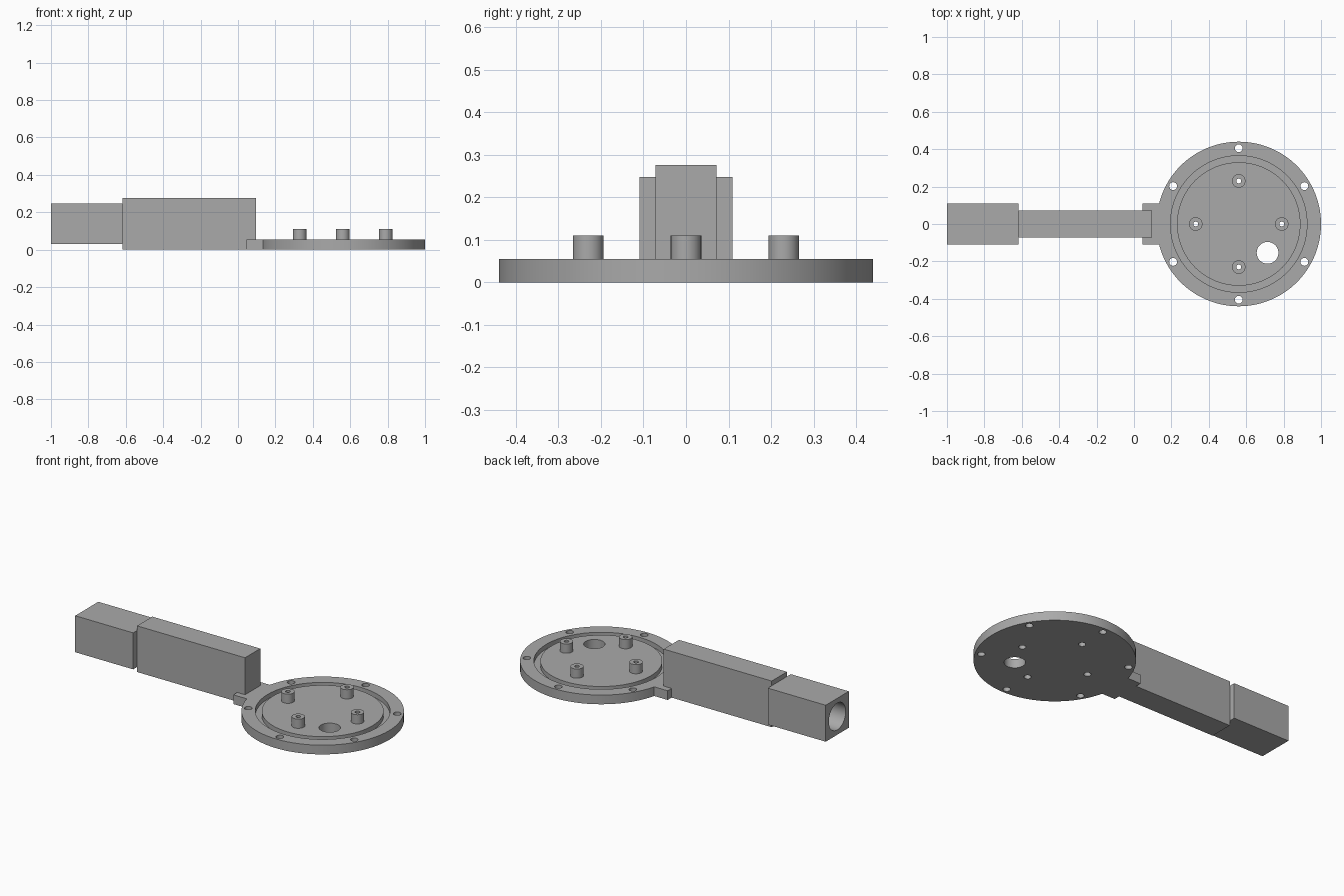
import bpy
from math import cos, sin, pi, radians

cube = bpy.data.objects.get("Cube")
if cube:
    bpy.data.objects.remove(cube, do_unlink=True)

# One flat grey for the whole part
grey = bpy.data.materials.new("plain_grey")
grey.use_nodes = True
COLOUR = (0.4, 0.4, 0.4, 1)
grey.diffuse_color = COLOUR
grey.node_tree.nodes["Principled BSDF"].inputs["Base Color"].default_value = COLOUR


def finish(name):
    ob = bpy.context.object
    ob.name = ob.data.name = name
    ob.data.materials.append(grey)
    return ob


def box(name, x0, x1, half_width, z0, z1):
    bpy.ops.mesh.primitive_cube_add(size=1, location=((x0 + x1) / 2, 0, (z0 + z1) / 2))
    bpy.context.object.scale = (x1 - x0, 2 * half_width, z1 - z0)
    bpy.ops.object.transform_apply(location=False, rotation=False, scale=True)
    return finish(name)


def cylinder(name, radius, x, y, z0, z1, sides=32):
    bpy.ops.mesh.primitive_cylinder_add(vertices=sides, radius=radius, depth=z1 - z0,
                                        location=(x, y, (z0 + z1) / 2))
    return finish(name)


def combine(target, tool, operation):
    mod = target.modifiers.new(operation.lower(), "BOOLEAN")
    mod.operation, mod.object, mod.solver = operation, tool, "EXACT"
    bpy.context.view_layer.objects.active = target
    bpy.ops.object.modifier_apply(modifier=mod.name)
    bpy.data.objects.remove(tool, do_unlink=True)


def ring(count, radius, start):
    for i in range(count):
        a = radians(start) + 2 * pi * i / count
        yield CX + radius * cos(a), radius * sin(a)


CX = 0.56          # disc centre
THICK = 0.055      # plate thickness
LOW = -0.1         # cutters start below the base

# Round plate with its mounting tab
plate = cylinder("round_plate", 0.44, CX, 0, 0, THICK, 128)
combine(plate, box("tab", 0.045, 0.3, 0.109, 0, THICK), "UNION")

# Seal groove
groove = cylinder("groove_cutter", 0.365, CX, 0, 0.027, 0.1, 128)
combine(groove, cylinder("groove_core", 0.33, CX, 0, 0, 0.2, 128), "DIFFERENCE")
combine(plate, groove, "DIFFERENCE")

# Standoffs, drilled through and counterbored from beneath
for x, y in ring(4, 0.23, 0):
    combine(plate, cylinder("standoff", 0.036, x, y, 0.04, 0.11), "UNION")
    combine(plate, cylinder("pin_hole", 0.013, x, y, LOW, 0.2, 24), "DIFFERENCE")
    combine(plate, cylinder("counterbore", 0.02, x, y, LOW, 0.045, 24), "DIFFERENCE")

# Rim screw holes and the cable hole
for x, y in ring(6, 0.405, 30):
    combine(plate, cylinder("rim_hole", 0.021, x, y, LOW, 0.2, 24), "DIFFERENCE")
combine(plate, cylinder("cable_hole", 0.058, 0.714, -0.154, LOW, 0.2, 48), "DIFFERENCE")

# Handle bar and end socket
handle = box("handle_bar", -0.617, 0.097, 0.072, 0, 0.276)
socket = box("end_socket", -1, -0.617, 0.109, 0.03, 0.248)

# Round bore in the outer end of the socket
bore = cylinder("bore", 0.08, 0, 0, -0.35, 0.35, 64)
bore.rotation_euler = (0, pi / 2, 0)
bore.location = (-1, 0, 0.139)
bpy.context.view_layer.update()
combine(socket, bore, "DIFFERENCE")

# Smooth the round walls, keep edges crisp
for ob in (plate, handle, socket):
    bpy.ops.object.select_all(action="DESELECT")
    ob.select_set(True)
    bpy.context.view_layer.objects.active = ob
    bpy.ops.object.shade_smooth_by_angle(angle=radians(30))
